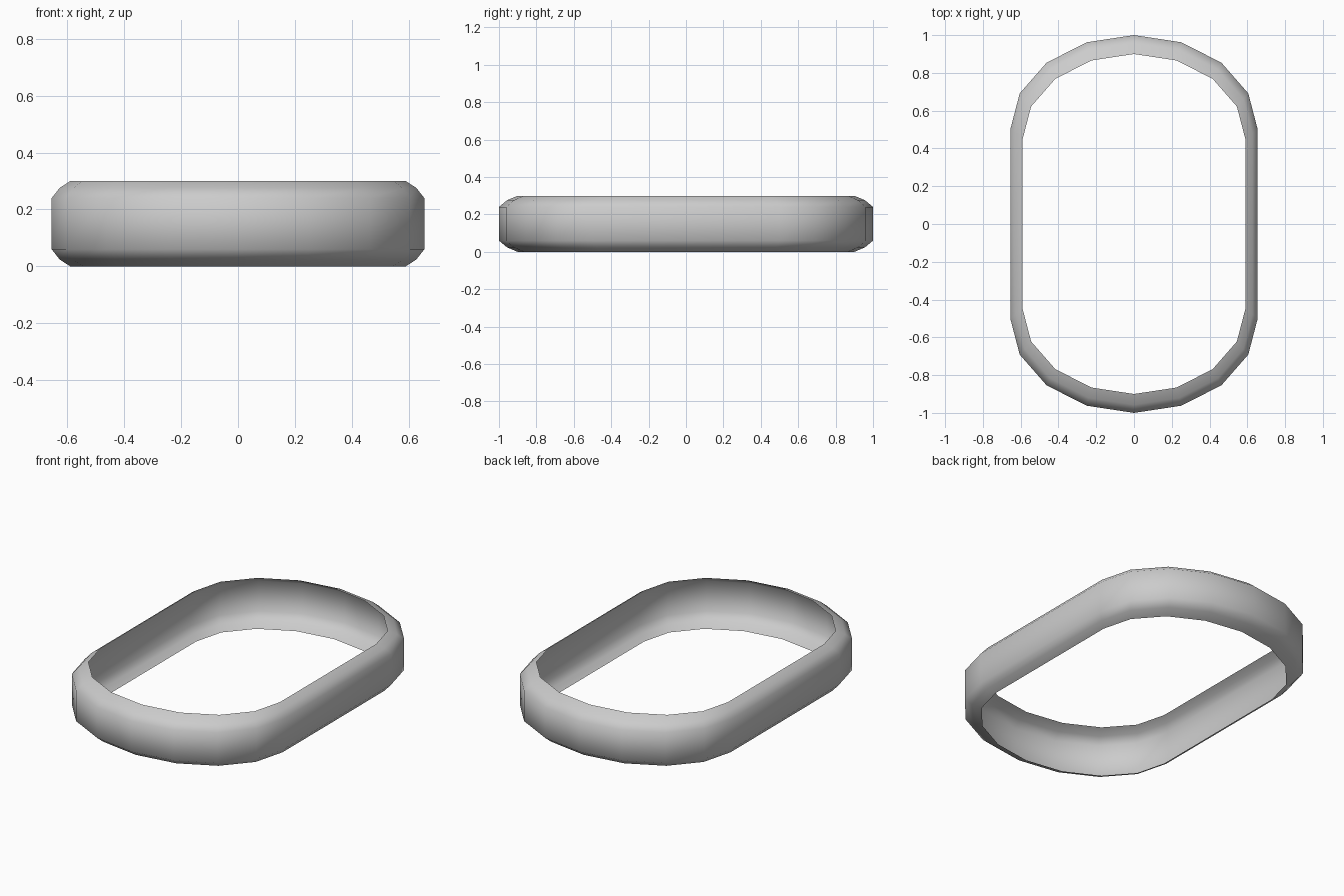
import bpy, bmesh
from math import cos, sin, pi

if "Cube" in bpy.data.objects:
    bpy.data.objects.remove(bpy.data.objects["Cube"])

# Stretched oval outline: two faceted half ellipses joined by straight sides
outline = []
for side in (1, -1):
    for k in range(9):
        a = pi * k / 8
        outline.append((side * 0.655 * cos(a), side * (0.5 + 0.5 * sin(a))))

# Band cross-section: (outline scale, height), rounded in at both rims
profile = [(0.9, 0.0), (0.957, 0.024), (1.0, 0.06),
           (1.0, 0.24), (0.957, 0.276), (0.9, 0.3)]

bm = bmesh.new()
rings = [[bm.verts.new((x * s, y * s, z)) for x, y in outline] for s, z in profile]
n = len(outline)
for low, high in zip(rings, rings[1:]):
    for i in range(n):
        j = (i + 1) % n
        bm.faces.new((low[i], low[j], high[j], high[i])).smooth = True

# Open thin shell band
mesh = bpy.data.meshes.new("oval_band")
bm.to_mesh(mesh)
bm.free()
band = bpy.data.objects.new("oval_band", mesh)
bpy.context.collection.objects.link(band)
